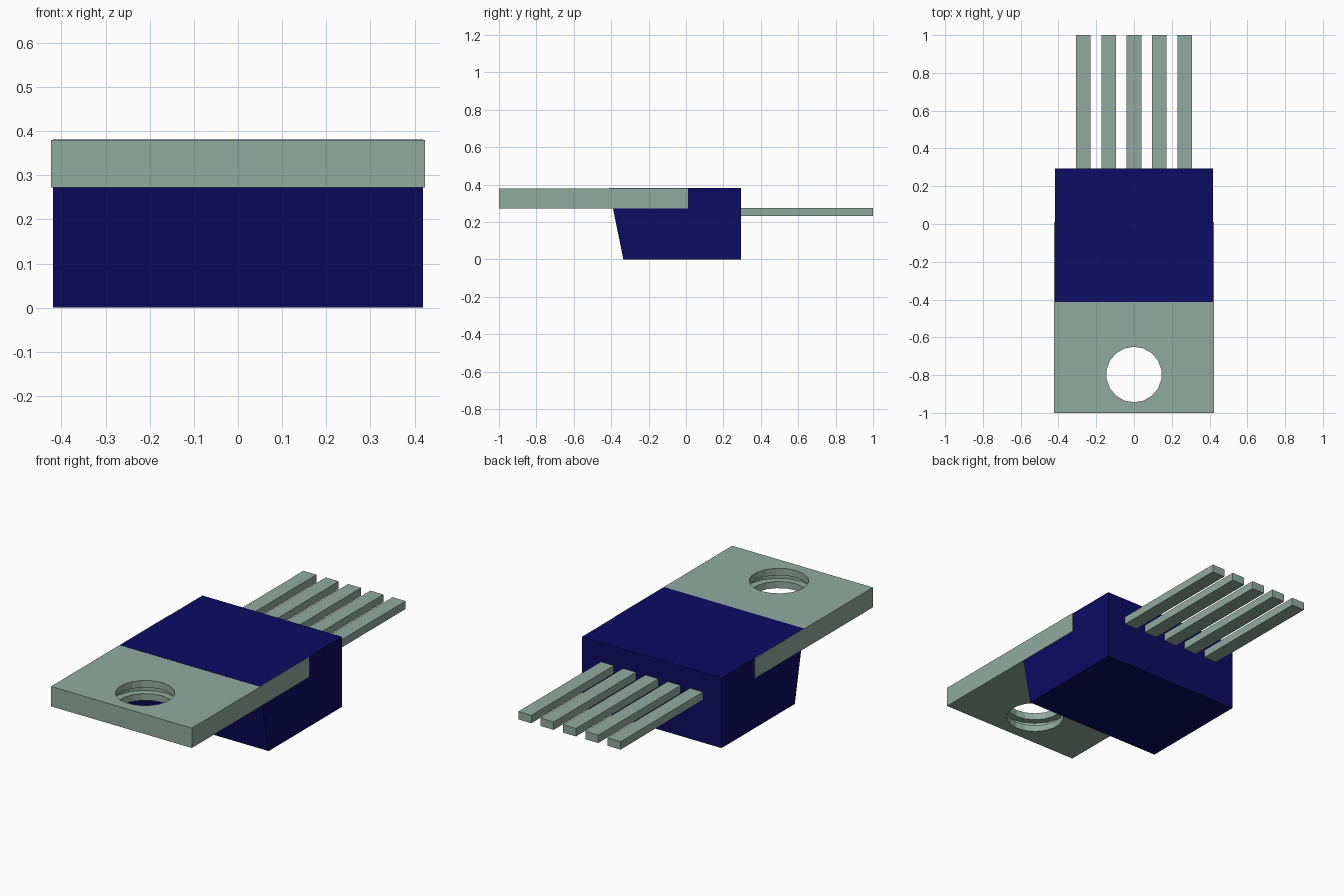
import bpy
import bmesh
import math

cube = bpy.data.objects.get("Cube")
if cube:
    bpy.data.objects.remove(cube, do_unlink=True)


def make_material(name, rgb):
    mat = bpy.data.materials.new(name)
    mat.use_nodes = True
    mat.diffuse_color = (*rgb, 1)
    node = next(n for n in mat.node_tree.nodes if n.type == 'BSDF_PRINCIPLED')
    node.inputs["Base Color"].default_value = (*rgb, 1)
    return mat


metal = make_material("grey green metal", (0.28, 0.41, 0.345))
navy = make_material("navy plastic", (0.0035, 0.0035, 0.125))


def finish(name, bm, mat):
    bmesh.ops.recalc_face_normals(bm, faces=bm.faces)
    mesh = bpy.data.meshes.new(name)
    bm.to_mesh(mesh)
    bm.free()
    mesh.materials.append(mat)
    obj = bpy.data.objects.new(name, mesh)
    bpy.context.collection.objects.link(obj)
    return obj


def prism(name, profile, x0, x1, mat):
    """Extrude a (y, z) profile along x."""
    bm = bmesh.new()
    face = bm.faces.new([bm.verts.new((x0, y, z)) for y, z in profile])
    ext = bmesh.ops.extrude_face_region(bm, geom=[face])
    moved = [v for v in ext["geom"] if isinstance(v, bmesh.types.BMVert)]
    bmesh.ops.translate(bm, verts=moved, vec=(x1 - x0, 0, 0))
    return finish(name, bm, mat)


def box(name, x0, x1, y0, y1, z0, z1, mat):
    return prism(name, [(y0, z0), (y1, z0), (y1, z1), (y0, z1)], x0, x1, mat)


def lathe(name, profile, centre_y, sides, mat):
    """Closed solid made of stacked (radius, z) rings."""
    bm = bmesh.new()
    rings = []
    for r, z in profile:
        angles = [math.pi / 2 + math.tau * i / sides for i in range(sides)]
        rings.append([bm.verts.new((r * math.cos(a), centre_y + r * math.sin(a), z))
                      for a in angles])
    for low, high in zip(rings, rings[1:]):
        for i in range(sides):
            j = (i + 1) % sides
            bm.faces.new((low[i], low[j], high[j], high[i]))
    bm.faces.new(rings[0])
    bm.faces.new(rings[-1])
    return finish(name, bm, mat)


# Plastic body with a sloping front, its top just proud of the metal tab
prism("body", [(-0.335, 0), (0.293, 0), (0.293, 0.381), (-0.412, 0.381)],
      -0.419, 0.419, navy)

# Metal tab with a grooved mounting hole
tab = box("mounting_tab", -0.423, 0.423, -1, 0.01, 0.272, 0.38, metal)
cutter = lathe("hole_cutter",
               [(0.147, 0.2), (0.147, 0.308), (0.185, 0.308),
                (0.185, 0.342), (0.147, 0.342), (0.147, 0.45)],
               -0.797, 18, metal)
cutter.hide_render = True
cutter.hide_viewport = True
cut = tab.modifiers.new("hole", 'BOOLEAN')
cut.operation = 'DIFFERENCE'
cut.solver = 'EXACT'
cut.object = cutter

# Five straight leads
for i in range(5):
    x = (i - 2) * 0.134
    box(f"lead_{i + 1}", x - 0.039, x + 0.039, 0.25, 1, 0.232, 0.275, metal)
